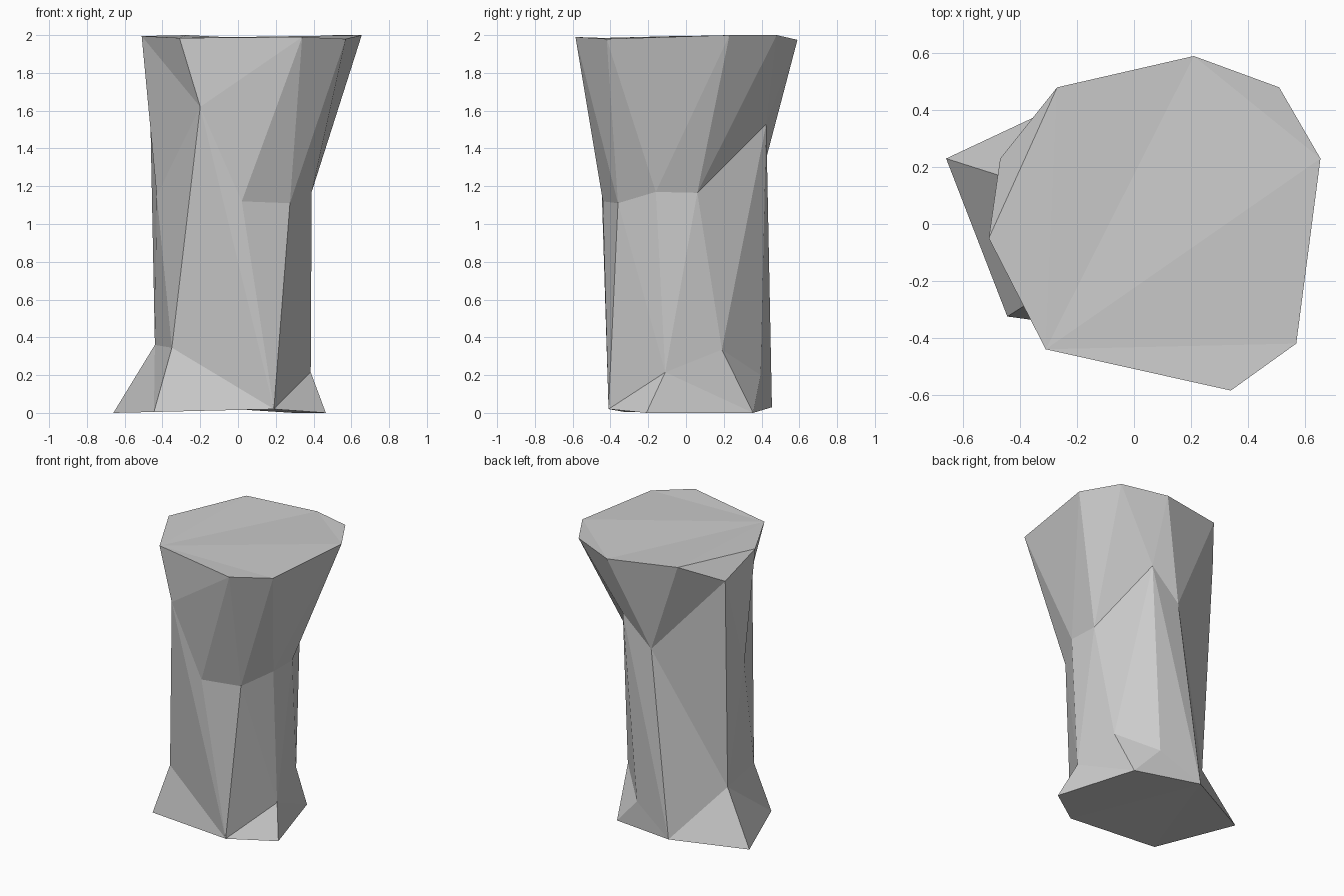
import bpy
import bmesh

cube = bpy.data.objects.get("Cube")
if cube:
    bpy.data.objects.remove(cube, do_unlink=True)


def make_material(name, colour):
    mat = bpy.data.materials.new(name)
    mat.use_nodes = True
    mat.diffuse_color = colour
    bsdf = mat.node_tree.nodes["Principled BSDF"]
    bsdf.inputs["Base Color"].default_value = colour
    bsdf.inputs["Roughness"].default_value = 0.9
    return mat


def add_ring(bm, points):
    return [bm.verts.new(p) for p in points]


def add_face(bm, corners):
    # Corners shared by two rings collapse, so skip slivers
    if len(set(corners)) > 2:
        bm.faces.new(corners)


def stitch(bm, lower, upper, steps):
    """Zip two rings with triangles; each step advances l(ower) or u(pper)."""
    i = j = 0
    for step in steps:
        low, up = lower[i % len(lower)], upper[j % len(upper)]
        if step == "l":
            i += 1
            add_face(bm, (low, lower[i % len(lower)], up))
        else:
            j += 1
            add_face(bm, (low, upper[j % len(upper)], up))


bm = bmesh.new()

# Splayed foot, counter-clockwise from the front -x corner
foot = add_ring(bm, [
    (-.445, -.325, .005), (.19, -.41, .02), (.465, -.21, 0),
    (.295, .355, 0), (-.18, .455, .03), (-.66, .23, 0)])

# Ankle, where the foot narrows; two foot corners run straight into it
front, edge, side, back, left = add_ring(bm, [
    (-.35, -.265, .345), (.385, -.11, .215), (.325, .19, .335),
    (.11, .395, .2), (-.44, .16, .36)])
ankle = [front, foot[1], edge, side, back, foot[4], left]

# Uneven waist, where the head begins to flare
waist = add_ring(bm, [
    (-.2, -.46, 1.62), (.02, -.44, 1.12), (.275, -.36, 1.11),
    (.39, -.16, 1.17), (.385, .06, 1.165), (.2, .425, 1.53),
    (-.02, .42, 1.33), (-.47, .23, 1.86), (-.43, -.04, 1.15)])

# Wide head
head = add_ring(bm, [
    (-.31, -.44, 1.985), (.34, -.585, 1.99), (.57, -.42, 1.98),
    (.655, .23, 2), (.51, .48, 2), (.21, .59, 1.975),
    (-.27, .48, 2), (-.51, -.05, 1.995)])

stitch(bm, foot, ankle, "lululuulululu")
stitch(bm, ankle, waist, "luuluululluluulu")
stitch(bm, waist, head, "ullululululululluu"[:17])

# Caps
caps = [bm.faces.new(foot[::-1]), bm.faces.new(head)]
bmesh.ops.triangulate(bm, faces=caps)
bmesh.ops.recalc_face_normals(bm, faces=bm.faces)

mesh = bpy.data.meshes.new("rock_pillar")
bm.to_mesh(mesh)
bm.free()
mesh.materials.append(make_material("stone grey", (0.6, 0.6, 0.6, 1)))
pillar = bpy.data.objects.new("rock_pillar", mesh)
bpy.context.collection.objects.link(pillar)
